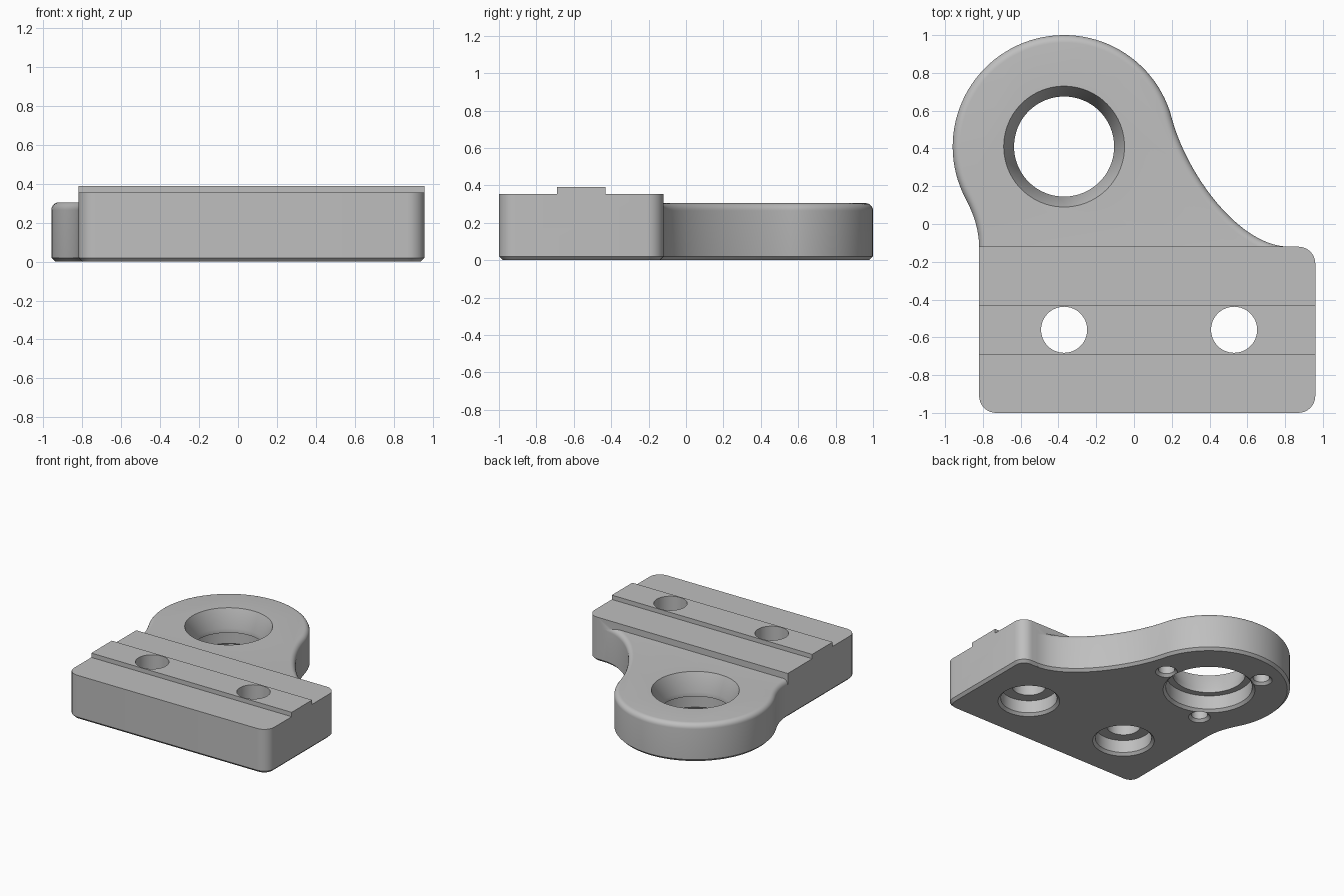
import bpy, bmesh
from math import sin, cos, pi, radians
from mathutils import Vector

if "Cube" in bpy.data.objects:
    bpy.data.objects.remove(bpy.data.objects["Cube"])

grey = bpy.data.materials.new("plain_grey")
grey.diffuse_color = (0.52, 0.52, 0.52, 1)
grey.use_nodes = True
grey.node_tree.nodes["Principled BSDF"].inputs["Base Color"].default_value = grey.diffuse_color

CX, CY, R = -0.37, 0.41, 0.59          # round lobe
X0, X1, Y0, Y1 = -0.82, 0.96, -1.0, -0.12  # rectangular base


def arc(cx, cy, r, a0, a1, n):
    return [Vector((cx + r * cos(radians(a0 + (a1 - a0) * i / n)),
                    cy + r * sin(radians(a0 + (a1 - a0) * i / n)))) for i in range(n + 1)]


def bezier(p0, p1, p2, p3, n):
    p = [Vector(q) for q in (p0, p1, p2, p3)]
    return [p[0] * (1 - t) ** 3 + p[1] * 3 * t * (1 - t) ** 2 + p[2] * 3 * t * t * (1 - t) + p[3] * t ** 3
            for t in (i / n for i in range(n + 1))]


def inset(pts, d):
    """Move a counter-clockwise outline inwards by d."""
    out = []
    for i, p in enumerate(pts):
        a = (p - pts[i - 1]).normalized()
        b = (pts[(i + 1) % len(pts)] - p).normalized()
        na, nb = Vector((-a.y, a.x)), Vector((-b.y, b.x))
        out.append(p + (na + nb) * d / (1 + na.dot(nb)))
    return out


def loft(name, rings):
    """Closed solid through (outline, z) rings, bottom to top."""
    bm = bmesh.new()
    loops = [[bm.verts.new((p.x, p.y, z)) for p in pts] for pts, z in rings]
    n = len(loops[0])
    for lo, hi in zip(loops, loops[1:]):
        for i in range(n):
            j = (i + 1) % n
            bm.faces.new((lo[i], lo[j], hi[j], hi[i]))
    bm.faces.new(loops[0][::-1])
    bm.faces.new(loops[-1])
    bmesh.ops.recalc_face_normals(bm, faces=bm.faces)
    me = bpy.data.meshes.new(name)
    bm.to_mesh(me)
    bm.free()
    me.materials.append(grey)
    ob = bpy.data.objects.new(name, me)
    bpy.context.collection.objects.link(ob)
    return ob


def turned(name, x, y, profile, n=64):
    """Stepped round cutter from (radius, z) pairs."""
    return loft(name, [(arc(x, y, r, 0, 360, n)[:-1], z) for r, z in profile])


def combine(target, other, op):
    m = target.modifiers.new(op.lower(), 'BOOLEAN')
    m.operation, m.solver, m.object = op, 'EXACT', other
    bpy.context.view_layer.objects.active = target
    bpy.ops.object.modifier_apply(modifier=m.name)
    bpy.data.objects.remove(other)


# base block: three rounded corners, chamfered underside
c = 0.09
base_line = (arc(X0 + c, Y0 + c, c, 180, 270, 8) + arc(X1 - c, Y0 + c, c, 270, 360, 8)
             + arc(X1 - c, Y1 - c, c, 0, 90, 8) + [Vector((X0, Y1))])
bracket = loft("mounting_bracket", [(inset(base_line, 0.02), 0), (base_line, 0.02), (base_line, 0.355)])

# raised locating rib across the base
rib_line = [Vector(p) for p in ((X0, -0.69), (X1, -0.69), (X1, -0.43), (X0, -0.43))]
rib = loft("locating_rib", [(rib_line, 0.25), (rib_line, 0.39)])

# lobe with flared neck, chamfered underside and rounded top edge
flare = bezier((0.2, 0.56), (0.28, 0.26), (0.56, -0.12), (0.82, -0.12), 20)
neck = bezier((-0.891, 0.133), (-0.85, 0.055), (-0.82, -0.03), (-0.82, -0.12), 8)
lobe_line = (flare[::-1] + arc(CX, CY, R, 14.8, 208, 56)[1:-1] + neck
             + [Vector((-0.81, -0.3)), Vector((0.8, -0.3))])
f = 0.04
rings = [(inset(lobe_line, 0.02), 0), (lobe_line, 0.02)]
for i in range(7):
    a = i / 6 * pi / 2
    rings.append((inset(lobe_line, f * (1 - cos(a))), 0.305 - f + f * sin(a)))
lobe = loft("bearing_lobe", rings)

combine(bracket, rib, 'UNION')
combine(bracket, lobe, 'UNION')

# stepped bearing bore with conical top
combine(bracket, turned("bore_cutter", CX, CY, [
    (0.35, -0.015), (0.315, 0.02), (0.315, 0.13), (0.265, 0.13),
    (0.265, 0.165), (0.32, 0.305), (0.342, 0.36)], 80), 'DIFFERENCE')

# counterbored bolt holes
for x in (-0.37, 0.53):
    combine(bracket, turned("bolt_cutter", x, -0.56, [
        (0.24, -0.015), (0.205, 0.02), (0.205, 0.12), (0.122, 0.12), (0.122, 0.5)], 48), 'DIFFERENCE')

# three blind screw holes under the lobe
for k in range(3):
    a = k * 2 * pi / 3
    combine(bracket, turned("screw_cutter", CX + 0.405 * cos(a), CY + 0.405 * sin(a), [
        (0.095, -0.015), (0.06, 0.02), (0.06, 0.13)], 24), 'DIFFERENCE')

bpy.ops.object.select_all(action='DESELECT')
bracket.select_set(True)
bpy.context.view_layer.objects.active = bracket
bpy.ops.object.shade_smooth_by_angle(angle=radians(30))
